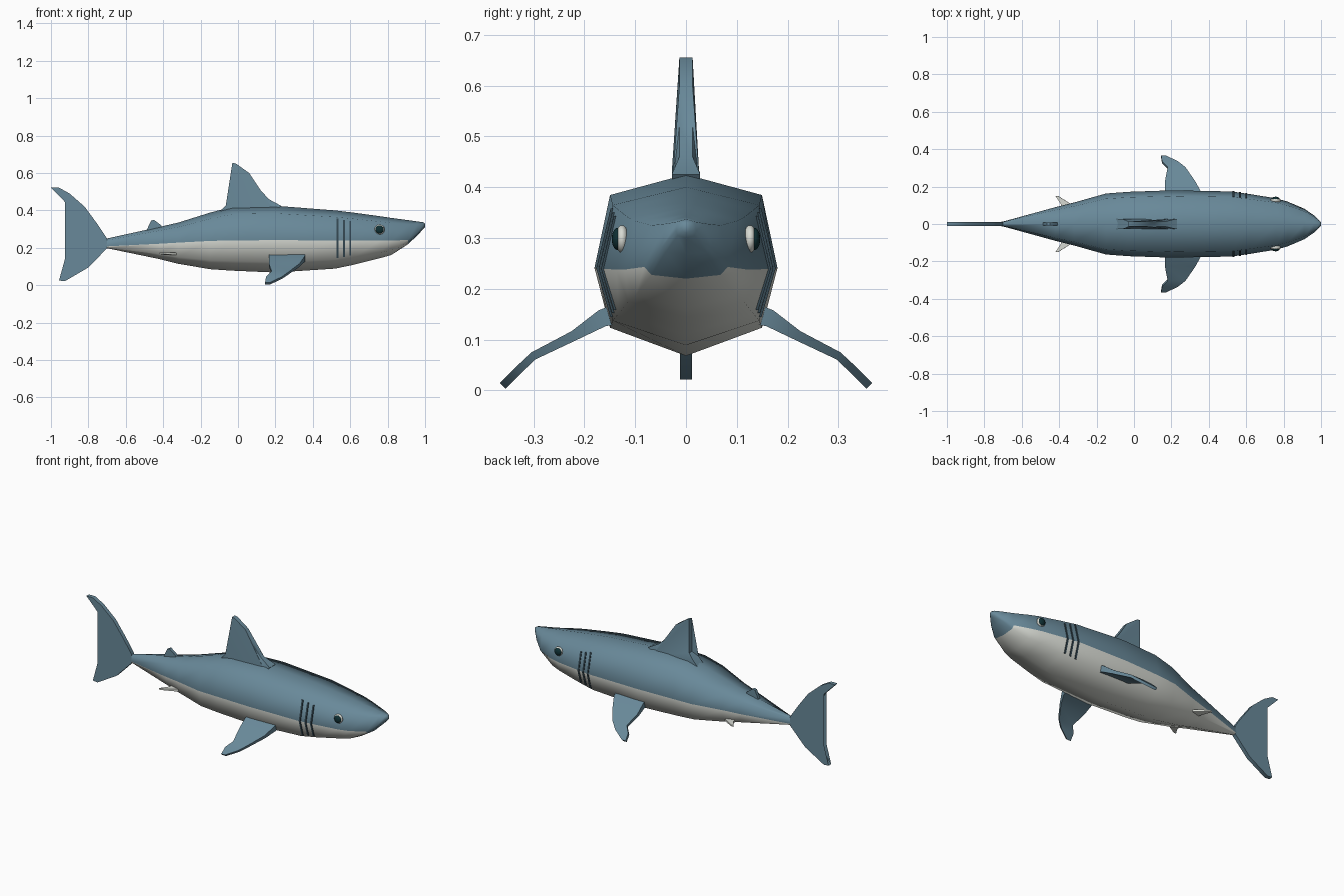
import bpy, bmesh, math
from mathutils import Vector

if "Cube" in bpy.data.objects:
    bpy.data.objects.remove(bpy.data.objects["Cube"])


def material(name, rgb):
    m = bpy.data.materials.new(name)
    m.diffuse_color = (*rgb, 1)
    m.use_nodes = True
    m.node_tree.nodes["Principled BSDF"].inputs["Base Color"].default_value = m.diffuse_color
    return m


BLUE = material("slate_blue", (0.14, 0.25, 0.32))
WHITE = material("belly_white", (0.68, 0.70, 0.65))
DARK = material("gill_dark", (0.035, 0.065, 0.085))
EYE = material("eye_dark_teal", (0.005, 0.03, 0.035))


def finish(name, bm, mats, angle=40):
    bmesh.ops.recalc_face_normals(bm, faces=bm.faces[:])
    me = bpy.data.meshes.new(name)
    bm.to_mesh(me)
    bm.free()
    for m in mats:
        me.materials.append(m)
    ob = bpy.data.objects.new(name, me)
    bpy.context.collection.objects.link(ob)
    bpy.ops.object.select_all(action='DESELECT')
    ob.select_set(True)
    bpy.context.view_layer.objects.active = ob
    bpy.ops.object.shade_smooth_by_angle(angle=math.radians(angle))
    return ob


def loft(bm, rings):
    """Skin closed rings of points and cap both ends."""
    vs = [[bm.verts.new(p) for p in r] for r in rings]
    n = len(vs[0])
    for a, b in zip(vs, vs[1:]):
        for i in range(n):
            j = (i + 1) % n
            bm.faces.new((a[i], a[j], b[j], b[i]))
    bm.faces.new(vs[0])
    bm.faces.new(vs[-1])


# Body stations: x, top z, colour line z, bottom z, half width
STATIONS = [
    (-0.73, 0.245, 0.215, 0.205, 0.010),
    (-0.70, 0.250, 0.208, 0.198, 0.013),
    (-0.42, 0.312, 0.222, 0.140, 0.090),
    (-0.32, 0.335, 0.228, 0.115, 0.115),
    (-0.15, 0.388, 0.237, 0.086, 0.163),
    (-0.03, 0.420, 0.240, 0.078, 0.172),
    (0.20, 0.425, 0.241, 0.068, 0.180),
    (0.52, 0.400, 0.240, 0.089, 0.174),
    (0.62, 0.388, 0.239, 0.110, 0.160),
    (0.76, 0.369, 0.238, 0.145, 0.137),
    (0.82, 0.360, 0.238, 0.162, 0.120),
    (0.91, 0.348, 0.243, 0.220, 0.082),
    (0.96, 0.341, 0.282, 0.268, 0.048),
    (0.99, 0.337, 0.315, 0.300, 0.020),
    (1.00, 0.330, 0.320, 0.310, 0.008),
]


def section(x):
    """Interpolated top, line, bottom and half width at x."""
    for a, b in zip(STATIONS, STATIONS[1:]):
        if a[0] <= x <= b[0]:
            t = (x - a[0]) / (b[0] - a[0])
            return [p + (q - p) * t for p, q in zip(a[1:], b[1:])]


def half_profile(x):
    top, mid, bot, w = section(x)
    return [(0, top), (0.83 * w, mid + 0.78 * (top - mid)), (w, mid),
            (0.83 * w, mid - 0.68 * (mid - bot)), (0, bot)]


# Body with a pale underside behind the snout
bm = bmesh.new()
rings = []
for s in STATIONS:
    h = half_profile(s[0])
    rings.append([(s[0], y, z) for y, z in h]
                 + [(s[0], -y, z) for y, z in h[3:0:-1]])
loft(bm, rings)
for f in bm.faces:
    c = f.calc_center_median()
    if -0.70 < c.x < 0.91 and c.z < section(c.x)[1]:
        f.material_index = 1
finish("body", bm, [BLUE, WHITE], 75)


def plate(name, outline, half, base_z=None, base_half=None):
    """Upright fin from an x, z outline, optionally flared at its base."""
    bm = bmesh.new()
    sides = []
    for s in (-1, 1):
        sides.append([bm.verts.new((x, s * (base_half if base_z and z < base_z
                                            else half), z)) for x, z in outline])
        bm.faces.new(sides[-1])
    a, b = sides
    for i in range(len(a)):
        j = (i + 1) % len(a)
        bm.faces.new((a[i], a[j], b[j], b[i]))
    bmesh.ops.triangulate(bm, faces=[f for f in bm.faces if len(f.verts) > 4])
    return finish(name, bm, [BLUE])


# Upright fins
plate("dorsal_fin", [(-0.10, 0.39), (-0.065, 0.428), (-0.03, 0.455), (-0.03, 0.655),
                     (-0.01, 0.65), (0.06, 0.60), (0.11, 0.52), (0.165, 0.46),
                     (0.23, 0.425), (0.20, 0.39)], 0.013, 0.435, 0.028)
plate("rear_dorsal_fin", [(-0.49, 0.28), (-0.485, 0.302), (-0.465, 0.345),
                          (-0.45, 0.35), (-0.41, 0.32), (-0.40, 0.29)], 0.009)
plate("tail_fin", [(-0.70, 0.25), (-0.75, 0.325), (-0.82, 0.42), (-0.90, 0.49),
                   (-0.957, 0.522), (-1.0, 0.522), (-0.925, 0.445), (-0.865, 0.36),
                   (-0.855, 0.245), (-0.87, 0.14), (-0.91, 0.08), (-0.957, 0.025),
                   (-0.925, 0.022), (-0.80, 0.095), (-0.70, 0.198)], 0.012)


def side_fin(name, stations, sign, mat):
    """Swept fin from stations of y, z, rear x, front x, thickness."""
    rings = []
    for i, (y, z, x0, x1, t) in enumerate(stations):
        p, q = stations[max(i - 1, 0)], stations[min(i + 1, len(stations) - 1)]
        n = Vector((p[1] - q[1], q[0] - p[0])).normalized() * t / 2
        rings.append([(x, sign * (y + k * n.x), z + k * n.y)
                      for x, k in ((x0, 1), (x1, 1), (x1, -1), (x0, -1))])
    bm = bmesh.new()
    loft(bm, rings)
    finish(name, bm, [mat], 40)


PECTORAL = [(0.12, 0.155, 0.17, 0.36, 0.045), (0.165, 0.142, 0.165, 0.358, 0.034),
            (0.22, 0.108, 0.165, 0.33, 0.020), (0.30, 0.068, 0.18, 0.275, 0.016),
            (0.33, 0.040, 0.15, 0.235, 0.016), (0.361, 0.009, 0.145, 0.17, 0.016)]
PELVIC = [(0.06, 0.168, -0.375, -0.30, 0.016), (0.105, 0.168, -0.39, -0.335, 0.014),
          (0.15, 0.172, -0.42, -0.405, 0.008)]


def eye_part(name, y, radius, depth, sign, mat):
    bm = bmesh.new()
    bmesh.ops.create_uvsphere(bm, u_segments=20, v_segments=12, radius=1)
    for v in bm.verts:
        v.co = (0.757 + v.co.x * radius, sign * (y + v.co.y * depth),
                0.298 + v.co.z * radius)
    finish(name, bm, [mat], 60)


def gill(name, x, z_low, z_high, sign):
    """Thin strip that hugs the flank."""
    prof = half_profile(x)[1:4]
    (y0, a), (y1, b), (y2, c) = prof
    hi, lo = (a - z_high) / (a - b), (z_low - c) / (b - c)
    pts = [(y0 + (y1 - y0) * hi, z_high), (y1, b), (y2 + (y1 - y2) * lo, z_low)]
    bm = bmesh.new()
    loft(bm, [[(x + dx, sign * (y + dy), z) for dx, dy in
               ((-0.005, -0.004), (0.005, -0.004), (0.005, 0.004), (-0.005, 0.004))]
              for y, z in pts])
    finish(name, bm, [DARK], 40)


# Mirrored fins, eyes and gills
for side, sign in (("right", -1), ("left", 1)):
    side_fin("pectoral_fin_" + side, PECTORAL, sign, BLUE)
    side_fin("pelvic_fin_" + side, PELVIC, sign, WHITE)
    eye_part("eye_white_" + side, 0.126, 0.027, 0.014, sign, WHITE)
    eye_part("eye_iris_" + side, 0.134, 0.022, 0.012, sign, EYE)
    for i, (x, lo, hi) in enumerate([(0.532, 0.145, 0.358), (0.566, 0.152, 0.35),
                                     (0.60, 0.158, 0.343)]):
        gill(f"gill_{i + 1}_{side}", x, lo, hi, sign)
